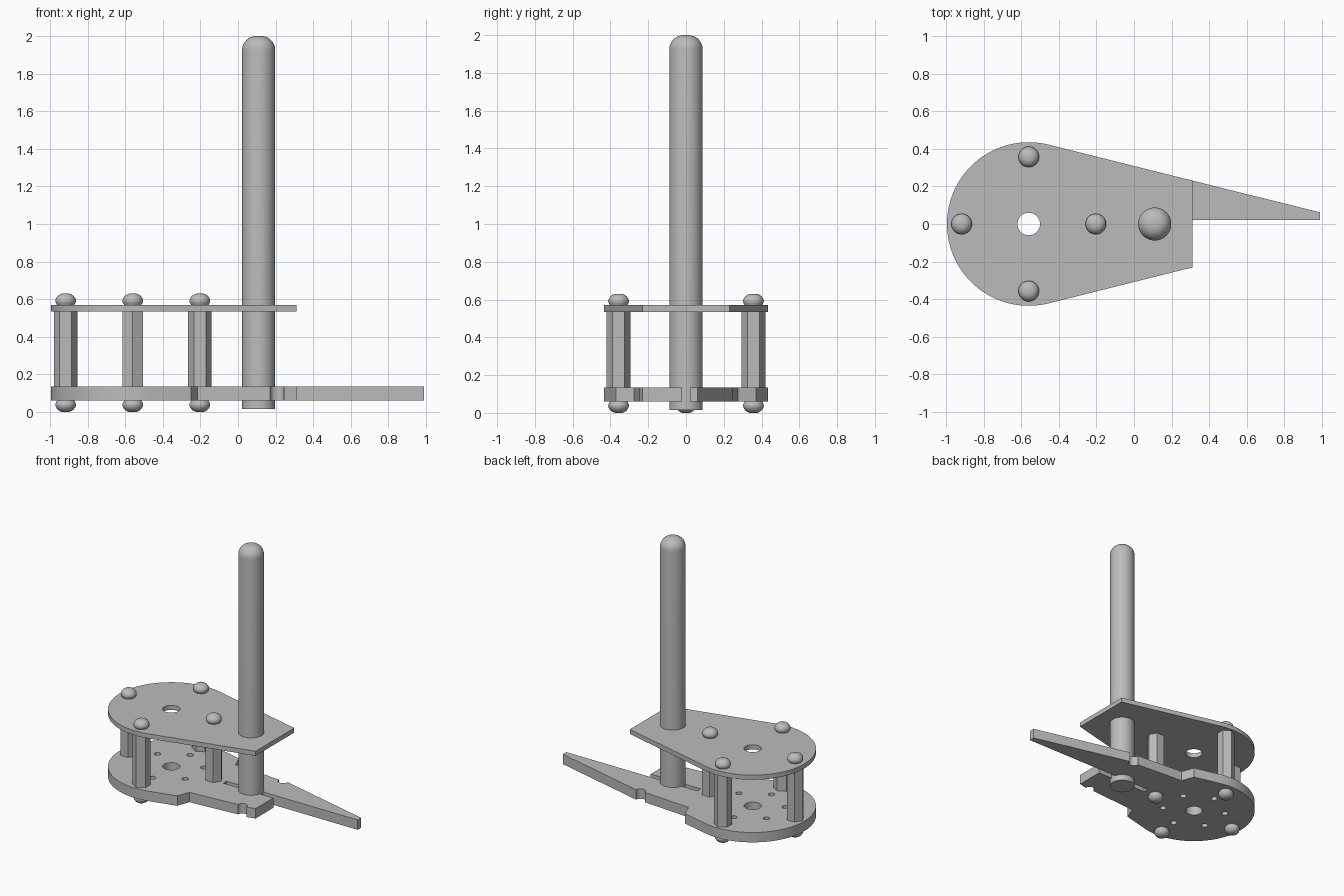
import bpy, bmesh, math
from math import sin, cos, tan, radians, pi

cube = bpy.data.objects.get("Cube")
if cube:
    bpy.data.objects.remove(cube)

grey = bpy.data.materials.new("plain_grey")
grey.use_nodes = True
COLOUR = (0.5, 0.5, 0.5, 1)
grey.diffuse_color = COLOUR
grey.node_tree.nodes["Principled BSDF"].inputs["Base Color"].default_value = COLOUR

CX, R, TAPER = -0.56, 0.435, radians(14)   # round end of both plates
POLE_X = 0.11
END_X = 0.31


def finish(name, bm):
    bmesh.ops.recalc_face_normals(bm, faces=bm.faces)
    mesh = bpy.data.meshes.new(name)
    bm.to_mesh(mesh)
    bm.free()
    mesh.materials.append(grey)
    obj = bpy.data.objects.new(name, mesh)
    bpy.context.collection.objects.link(obj)
    bpy.ops.object.select_all(action='DESELECT')
    obj.select_set(True)
    bpy.context.view_layer.objects.active = obj
    bpy.ops.object.shade_smooth_by_angle(angle=radians(30))
    return obj


def arc(x, y, r, start, end, n):
    return [(x + r * cos(start + (end - start) * i / n),
             y + r * sin(start + (end - start) * i / n)) for i in range(n + 1)]


def circle(x, y, r, n=24):
    return arc(x, y, r, 0, 2 * pi, n)[:-1]


def edge_y(x):
    """Half width of the tapering side at x."""
    return R * cos(TAPER) - (x - CX - R * sin(TAPER)) * tan(TAPER)


def plate(name, loops, z0, z1):
    """Flat plate from an outline followed by hole loops."""
    bm = bmesh.new()
    edges = []
    for loop in loops:
        vs = [bm.verts.new((x, y, z0)) for x, y in loop]
        edges += [bm.edges.new((vs[i - 1], vs[i])) for i in range(len(vs))]
    bmesh.ops.triangle_fill(bm, edges=edges, use_beauty=True)
    bmesh.ops.dissolve_limit(bm, angle_limit=0.01, verts=[], edges=bm.edges)
    ext = bmesh.ops.extrude_face_region(bm, geom=bm.faces[:], use_keep_orig=True)
    for v in ext["geom"]:
        if isinstance(v, bmesh.types.BMVert):
            v.co.z = z1
    return finish(name, bm)


def lathe(name, profile, x, y, steps, turn=0):
    """Revolve (radius, z) points about a vertical axis, with flat ends."""
    bm = bmesh.new()
    rings = [[bm.verts.new((x + r * cos(turn + 2 * pi * i / steps),
                            y + r * sin(turn + 2 * pi * i / steps), z))
              for i in range(steps)] for r, z in profile]
    for a, b in zip(rings, rings[1:]):
        for i in range(steps):
            bm.faces.new((a[i - 1], a[i], b[i], b[i - 1]))
    bm.faces.new(rings[0])
    bm.faces.new(rings[-1])
    return finish(name, bm)


round_end = arc(CX, 0, R, pi / 2 - TAPER, 1.5 * pi + TAPER, 64)
centre_hole = circle(CX, 0, 0.06, 32)

# Upper plate: round end tapering to a blunt end
plate("upper_plate",
      [round_end + [(END_X, -edge_y(END_X)), (END_X, edge_y(END_X))], centre_hole],
      0.535, 0.57)

# Lower plate: stepped sides, round notches, clamp slot and long pointer
notch = arc(0.208, 0.247, 0.037, pi, 2 * pi, 12)
side = [(-0.25, edge_y(-0.25)), (-0.215, 0.275)] + notch
front_side = [(x, -y) for x, y in side]
clamp = [(END_X, -edge_y(END_X)), (END_X, -0.02), (-0.11, -0.02), (-0.11, 0.02)]
pointer = [(0.99, 0.02), (0.99, edge_y(0.99))]
small_holes = [circle(CX + 0.225 * cos(a), 0.225 * sin(a), 0.023, 20)
               for a in [radians(30 + 60 * k) for k in range(6)]]
plate("lower_plate",
      [round_end + front_side + clamp + pointer + side[::-1], centre_hole] + small_holes,
      0.06, 0.135)

# Tall pole with a rounded top
POLE_R, FILLET = 0.088, 0.075
dome = arc(POLE_R - FILLET, 2 - FILLET, FILLET, 0, pi / 2, 10)
lathe("pole", [(POLE_R, 0.015)] + dome, POLE_X, 0, 48)

# Hexagonal spacers with a button screw at each end
head = [(0.046, 0), (0.054, 0.014), (0.055, 0.024), (0.051, 0.036),
        (0.042, 0.048), (0.03, 0.056), (0.018, 0.06)]
for label, angle in (("front", -pi / 2), ("back", pi / 2), ("outer", pi), ("inner", 0)):
    x, y = CX + 0.357 * cos(angle), 0.357 * sin(angle)
    lathe(label + "_spacer", [(0.063, 0.135), (0.063, 0.535)], x, y, 6, angle)
    lathe(label + "_upper_screw", [(r, 0.57 + h) for r, h in head], x, y, 28)
    lathe(label + "_lower_screw", [(r, 0.06 - h) for r, h in head], x, y, 28)
